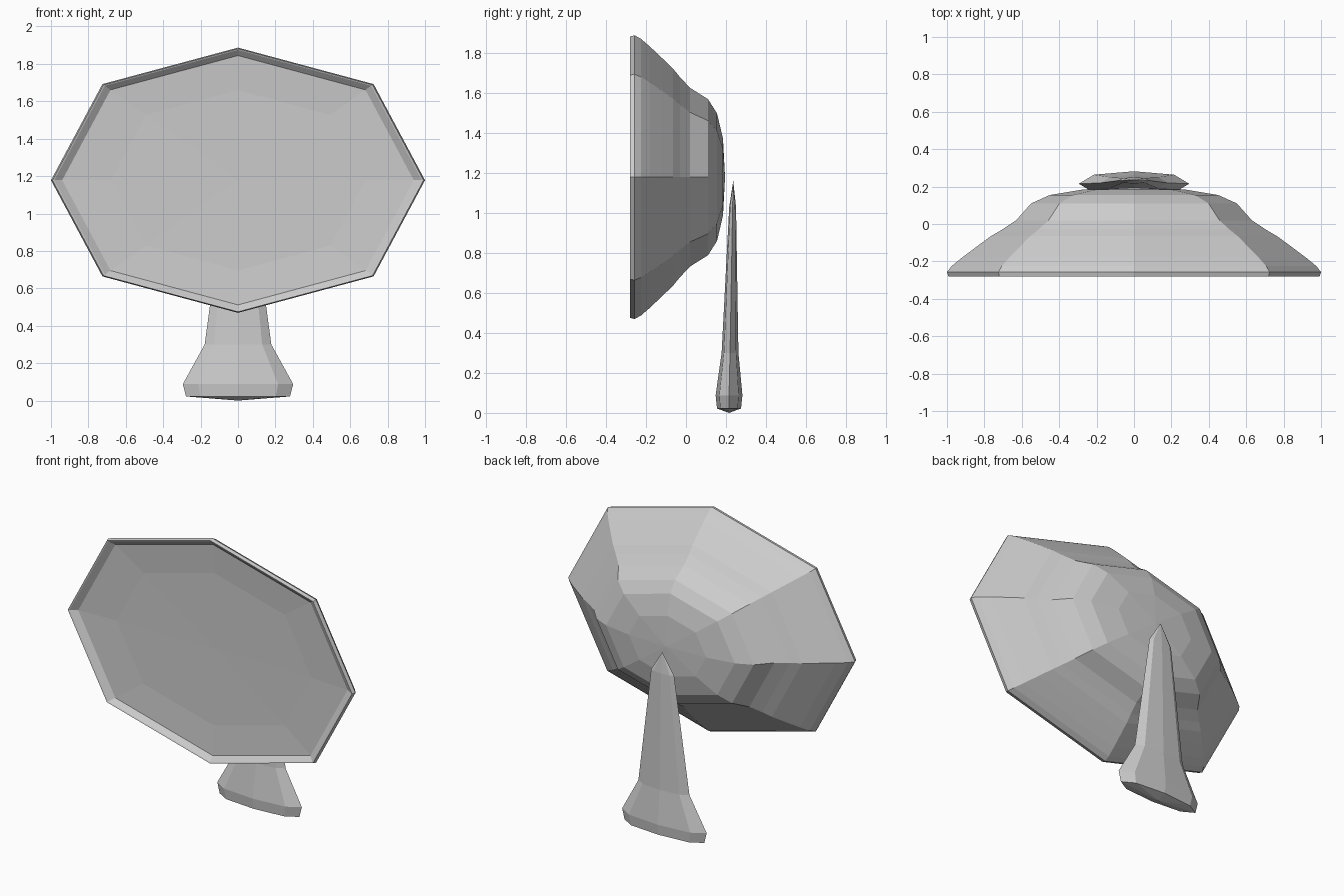
import bpy, bmesh

if "Cube" in bpy.data.objects:
    bpy.data.objects.remove(bpy.data.objects["Cube"])

# Octagon slightly fuller than an ellipse
OCT = [(1, 0), (.725, .725), (0, 1), (-.725, .725),
       (-1, 0), (-.725, -.725), (0, -1), (.725, -.725)]


def loft(name, rings):
    """Skin a list of rings; a ring of one point becomes a closing tip."""
    bm = bmesh.new()
    loops = [[bm.verts.new(p) for p in ring] for ring in rings]
    for a, b in zip(loops, loops[1:]):
        for i in range(8):
            j = (i + 1) % 8
            if len(a) == 1:
                bm.faces.new((a[0], b[i], b[j]))
            elif len(b) == 1:
                bm.faces.new((a[i], a[j], b[0]))
            else:
                bm.faces.new((a[i], a[j], b[j], b[i]))
    bmesh.ops.recalc_face_normals(bm, faces=bm.faces)
    mesh = bpy.data.meshes.new(name)
    bm.to_mesh(mesh)
    bm.free()
    obj = bpy.data.objects.new(name, mesh)
    bpy.context.collection.objects.link(obj)
    return obj


def dish_ring(y, s):
    if s == 0:
        return [(0, y, 1.178)]
    return [(s * u, y, 1.178 + .709 * s * v) for u, v in OCT]


def stand_ring(z, y, rx, ry):
    if rx == 0:
        return [(0, y, z)]
    return [(rx * u, y + ry * v, z) for u, v in OCT]


# Dish: shallow concave face, rim lip, flared shell and rounded back
dish_profile = [(-.232, 0), (-.238, .68), (-.25, .94), (-.277, .982),
                (-.28, .992), (-.257, 1), (-.225, .975), (-.18, .92),
                (-.12, .84), (-.065, .765), (-.03, .705), (.02, .63),
                (.11, .55), (.155, .45), (.185, .27), (.195, 0)]
loft("dish_head", [dish_ring(y, s) for y, s in dish_profile])

# Stand: flattened tapering post with flared foot
stand_profile = [(0, .215, 0, 0), (.022, .215, .278, .06),
                 (.088, .215, .295, .067), (.3, .22, .178, .042),
                 (1.03, .233, .08, .017), (1.16, .236, 0, 0)]
loft("stand", [stand_ring(*p) for p in stand_profile])
